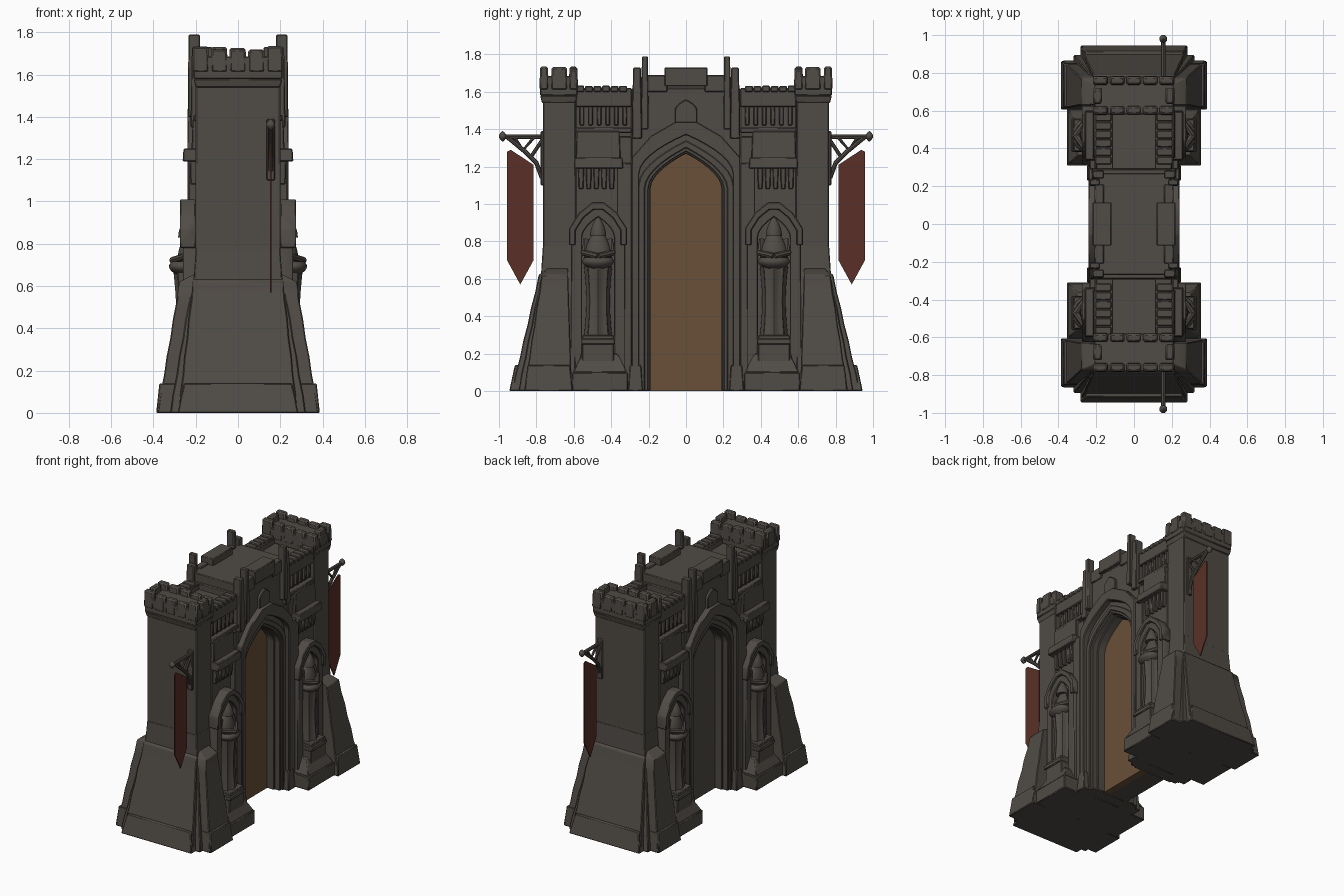
import bpy, bmesh, math, random
from mathutils import Vector

random.seed(4)
cube = bpy.data.objects.get("Cube")
if cube:
    bpy.data.objects.remove(cube, do_unlink=True)

# Shared lines of the plan: half thickness, and places along the wall
CORE, GATE, NICHE, TOWER, END = 0.2, 0.29, 0.47, 0.59, 0.77
SHOULDER, ROOF, CROWN = 0.62, 1.62, 1.73


def material(name, *rgb):
    m = bpy.data.materials.new(name)
    m.use_nodes = True
    m.diffuse_color = (*rgb, 1)
    m.node_tree.nodes["Principled BSDF"].inputs["Base Color"].default_value = (*rgb, 1)
    return m


STONE = material("weathered stone", 0.08, 0.07, 0.06)
WOOD = material("door wood", 0.14, 0.08, 0.04)
CLOTH = material("banner cloth", 0.1, 0.03, 0.02)


def lerp(a, b, t):
    return a + (b - a) * t


def skin(name, rings, mat=STONE, mirror="xy", bevel=0.005):
    """Closed solid through a stack of rings, mirrored about the centre."""
    bm = bmesh.new()
    loops = [[bm.verts.new(p) for p in ring] for ring in rings]
    for low, high in zip(loops, loops[1:]):
        for i in range(len(low)):
            bm.faces.new((low[i - 1], low[i], high[i], high[i - 1]))
    bm.faces.new(loops[0])
    bm.faces.new(loops[-1])
    bmesh.ops.recalc_face_normals(bm, faces=bm.faces)
    mesh = bpy.data.meshes.new(name)
    bm.to_mesh(mesh)
    bm.free()
    mesh.materials.append(mat)
    ob = bpy.data.objects.new(name, mesh)
    bpy.context.collection.objects.link(ob)
    bpy.ops.object.select_all(action="DESELECT")
    bpy.context.view_layer.objects.active = ob
    ob.select_set(True)
    bpy.ops.object.shade_smooth_by_angle(angle=math.radians(35))
    if bevel:
        worn = ob.modifiers.new("worn edges", "BEVEL")
        worn.width, worn.segments, worn.limit_method = bevel, 1, "ANGLE"
    if mirror:
        flip = ob.modifiers.new("mirror", "MIRROR")
        flip.use_axis = ("x" in mirror, "y" in mirror, False)
        flip.use_mirror_merge = False


def rectangle(inner, reach, near, far, z):
    return [(inner, near, z), (reach, near, z), (reach, far, z), (inner, far, z)]


def box(name, reach, near, far, bottom, top, inner=0, lean=0, **options):
    """Block whose outer sides lean inwards towards the top."""
    skin(name, [rectangle(inner, reach, near, far, bottom),
                rectangle(inner, reach - lean, near + lean, far - lean, top)], **options)


def span(name, reach, near, far, bottom, top, lean=0, mirror="y"):
    """Block running through the full thickness of the building."""
    skin(name, [rectangle(-reach, reach, near, far, bottom),
                rectangle(lean - reach, reach - lean, near + lean, far - lean, top)], mirror=mirror)


def flare(name, foot, head, courses=7):
    """Buttress of (reach, near, far) sizes with slightly rippled courses."""
    rings = []
    for i in range(courses + 1):
        t = i / courses
        reach, near, far = [lerp(a, b, t) for a, b in zip(foot, head)]
        ripple = 0.003 * (i % 2)
        rings.append(rectangle(-reach - ripple, reach + ripple, near, far + ripple, SHOULDER * t))
    rings.append(rectangle(-CORE, CORE, head[1], END - 0.03, SHOULDER + 0.04))
    skin(name, rings, mirror="y")


def prism(name, outline, inner, reach, **options):
    """Outline in y and z pushed along x."""
    skin(name, [[(x, y, z) for y, z in outline] for x in (inner, reach)], **options)


def arch(width, spring, peak, middle=0, foot=0, steps=7):
    """Pointed arch from one foot to the other."""
    side = [(width, foot)]
    for i in range(steps):
        t = i / steps
        side.append((width * (1 - t ** 1.7), lerp(spring, peak, t ** 0.9)))
    left = [(middle - y, z) for y, z in side]
    right = [(middle + y, z) for y, z in side]
    return left + [(middle, peak)] + right[::-1]


def gable(width, shoulder, peak, middle=0, foot=0):
    """Outline with blunt sloping top corners."""
    knee = lerp(shoulder, peak, 0.6)
    side = [(width, foot), (width, shoulder), (width * 0.65, knee), (width * 0.2, peak)]
    return [(middle - y, z) for y, z in side] + [(middle + y, z) for y, z in side[::-1]]


def turned(name, radius, bottom, top, x, y, depth=1, folds=0, steps=8, sides=32, **options):
    """Round form whose radius follows a rule from bottom to top."""
    rings = []
    for i in range(steps + 1):
        ring = []
        for k in range(sides):
            a = math.tau * k / sides
            r = radius(i / steps) * (1 + folds * math.cos(8 * a))
            ring.append((x + depth * r * math.cos(a), y + r * math.sin(a), lerp(bottom, top, i / steps)))
        rings.append(ring)
    skin(name, rings, bevel=0, **options)


def rod(name, points, radius, sides=8, **options):
    """Round bar along a path."""
    points = [Vector(p) for p in points]
    rings = []
    for i, p in enumerate(points):
        ahead = points[min(i + 1, len(points) - 1)] - points[max(i - 1, 0)]
        turn = ahead.to_track_quat("Z", "Y")
        angles = [math.tau * k / sides for k in range(sides)]
        rings.append([p + turn @ Vector((radius * math.cos(a), radius * math.sin(a), 0)) for a in angles])
    skin(name, rings, bevel=0, **options)


# Gatehouse wall with its pointed opening, wooden door and stone rear door
opening = arch(0.2, 1.08, 1.28)
wall = [(-GATE, 0), (-GATE, ROOF), (GATE, ROOF), (GATE, 0)]
prism("gate_wall", wall + opening[::-1], -CORE, CORE, mirror="")
prism("wooden_door", opening, 0.05, 0.1, mat=WOOD, mirror="", bevel=0)
prism("stone_rear_door", opening, -0.1, 0.05, mirror="", bevel=0)

# Stepped mouldings and angular hood around the opening
for name, width, reach in (("inner_moulding", 0.19, 0.16), ("middle_moulding", 0.22, 0.21)):
    outer = arch(width + 0.035, 1.1, width + 1.12)
    inner = arch(width, 1.08, width + 1.08)
    prism(name, outer + inner[::-1], 0.08, reach, mirror="x")
prism("outer_hood", gable(GATE, 1.25, 1.44) + arch(0.25, 1.16, 1.37)[::-1], 0.1, 0.24, mirror="x")
prism("hood_boss", arch(0.06, 1.5, 1.56, foot=1.4), 0, 0.22, mirror="x")
box("jamb_plinth", 0.25, CORE + 0.03, 0.31, 0, 0.14, inner=0.1, lean=0.01)

# Gatehouse roof, parapets and pinnacles
span("roof_deck", 0.195, -GATE + 0.02, GATE - 0.02, 1.5, 1.68, mirror="")
box("centre_parapet", 0.22, -0.115, 0.115, 1.63, CROWN, inner=0.12, mirror="x")
box("side_parapet", 0.21, 0.1, 0.21, 1.6, 1.69, inner=0.16)
box("tall_pinnacle", 0.238, CORE, 0.24, 1.4, 1.79, inner=0.18, lean=0.004)
box("short_pinnacle", 0.225, 0.235, GATE, 1.35, CROWN, inner=0.16, lean=0.007)

# Flanking walls with an upper and a lower gallery
span("upper_wall", 0.17, GATE, TOWER, 0, ROOF - 0.04)
span("lower_wall", CORE, GATE, TOWER, 0, 1.36)
box("upper_gallery", CORE, GATE, TOWER, 1.52, ROOF, inner=0.11)
span("string_course", 0.21, GATE, TOWER, 1.38, 1.41)
span("plain_panel", 0.22, 0.35, TOWER, 1.24, 1.39, lean=0.005)
span("lower_gallery", 0.262, 0.335, 0.6, 1.19, 1.25, lean=0.004)
span("gallery_pier", 0.235, GATE, 0.37, 0, 1.22)
for i in range(6):
    y = lerp(0.315, TOWER, i / 6)
    box("upper_corbel", 0.192, y, y + 0.024, 1.42, 1.53)
    box("upper_merlon", 0.205, y, y + 0.042, 1.6, random.uniform(1.63, 1.64), inner=0.12)
for i in range(5):
    y = lerp(0.385, TOWER, i / 5)
    box("lower_corbel", 0.225, y, y + 0.024, 1.08, CORE + 1, lean=-0.004)

# Statue niches
recess = arch(0.085, 0.82, 0.93, NICHE, foot=0.2)
prism("niche_bay", gable(0.145, 0.86, 1, NICHE) + recess[::-1], 0.1, 0.26)
rim = gable(0.155, 0.87, 1.01, NICHE, foot=0.78)
hollow = gable(0.12, 0.86, 0.97, NICHE, foot=0.78)
prism("niche_hood", rim + hollow[::-1], CORE, 0.275)
box("niche_plinth", 0.355, 0.31, 0.61, 0, 0.1)
box("plinth_slope", 0.35, 0.315, 0.605, 0.1, 0.2, lean=0.05)
box("statue_pedestal", 0.32, 0.385, 0.555, 0, 0.3)
box("pedestal_cap", 0.33, 0.38, 0.56, 0.25, 0.28)

# Hooded statues holding a shallow bowl
turned("statue_robe", lambda t: 0.07 - 0.012 * math.sin(math.pi * t), 0.29, 0.67, 0.23, NICHE, folds=0.08)
turned("statue_torso", lambda t: 0.075 * math.sin(lerp(0.8, 2.9, t)), 0.64, 0.86, 0.23, NICHE, depth=0.75)
turned("statue_hood", lambda t: 0.003 + 0.04 * math.cos(t * 1.5), 0.83, 0.935, 0.24, NICHE)
turned("statue_bowl", lambda t: 0.085 * math.sin(lerp(0.4, 2.2, t)), 0.65, 0.715, 0.26, NICHE, depth=0.78)
for side in (-1, 1):
    shoulder, elbow = NICHE + side * 0.06, NICHE + side * 0.08
    rod("statue_arm", [(0.23, shoulder, 0.81), (0.25, elbow, 0.74), (0.31, NICHE, 0.72)], 0.018)

# Corner towers standing on flared buttresses
span("tower", 0.2, TOWER, END - 0.006, 0, 1.56)
span("tower_waist", 0.215, TOWER - 0.01, END + 0.01, 0.55, 0.78, lean=0.015)
span("crown_corbel", CORE, TOWER, END, 1.54, 1.58, lean=-0.01)
span("crown_deck", 0.21, TOWER - 0.01, END + 0.01, 1.58, 1.685)
flare("end_buttress", (0.28, TOWER, 0.93), (0.212, TOWER, 0.785))
flare("side_buttress", (0.38, 0.61, 0.865), (0.275, 0.63, END))
flare("corner_buttress", (0.32, 0.61, 0.895), (0.215, 0.63, END))
span("end_plinth", 0.285, TOWER, 0.945, 0, 0.14, lean=0.03)
span("side_plinth", 0.387, 0.605, 0.863, 0, 0.14, lean=0.015)


# Chunky battlements along every side of each crown
def merlon(x, y, width, depth):
    box("tower_merlon", x + width, y, y + depth, TOWER + 1.02, random.uniform(-0.015, 0.006) + CROWN,
        inner=x, lean=0.004, mirror="y", bevel=0.009)


thick, near, far = 0.05, TOWER - 0.013, END + 0.014
for i in range(5):
    x = lerp(-0.216, 0.136, i / 4)
    merlon(x, near, 0.08, thick)
    merlon(x, far - thick, 0.08, thick)
for x in (-0.216, 0.216 - thick):
    merlon(x, near + thick + 0.006, thick, 0.09)

# Banners hanging from trussed wall brackets
HANG, BEAM, LOW = 0.155, 1.36, 0.7
inside, outside = 0.815, 0.957
cloth = [(inside, 1.21), (outside - 0.02, 1.29), (outside, 1.28), (outside, LOW),
         ((inside + outside) / 2, 0.57), (inside, LOW)]
prism("banner", cloth, HANG - 0.004, HANG + 0.004, mat=CLOTH, mirror="y", bevel=0)


def bar(name, radius, *path):
    rod(name, [(HANG, y, z) for y, z in path], radius, mirror="y")


bar("banner_pole", 0.012, (TOWER, BEAM), (0.97, BEAM))
bar("bracket_brace", 0.012, (END, 1.14), (0.8, 1.22), (0.86, 1.28), (outside, BEAM))
bar("bracket_strut", 0.01, (END, 1.34), (0.83, 1.25))
bar("bracket_tie", 0.009, (0.81, BEAM), (0.87, 1.29), (0.92, BEAM))
turned("pole_finial", lambda t: 0.002 + 0.019 * math.sin(math.pi * t), 1.335, 1.39, HANG, 0.98, mirror="y")
box("bracket_plate", HANG + 0.02, TOWER, END + 0.008, 1.1, 1.39, inner=HANG - 0.02, mirror="y")
